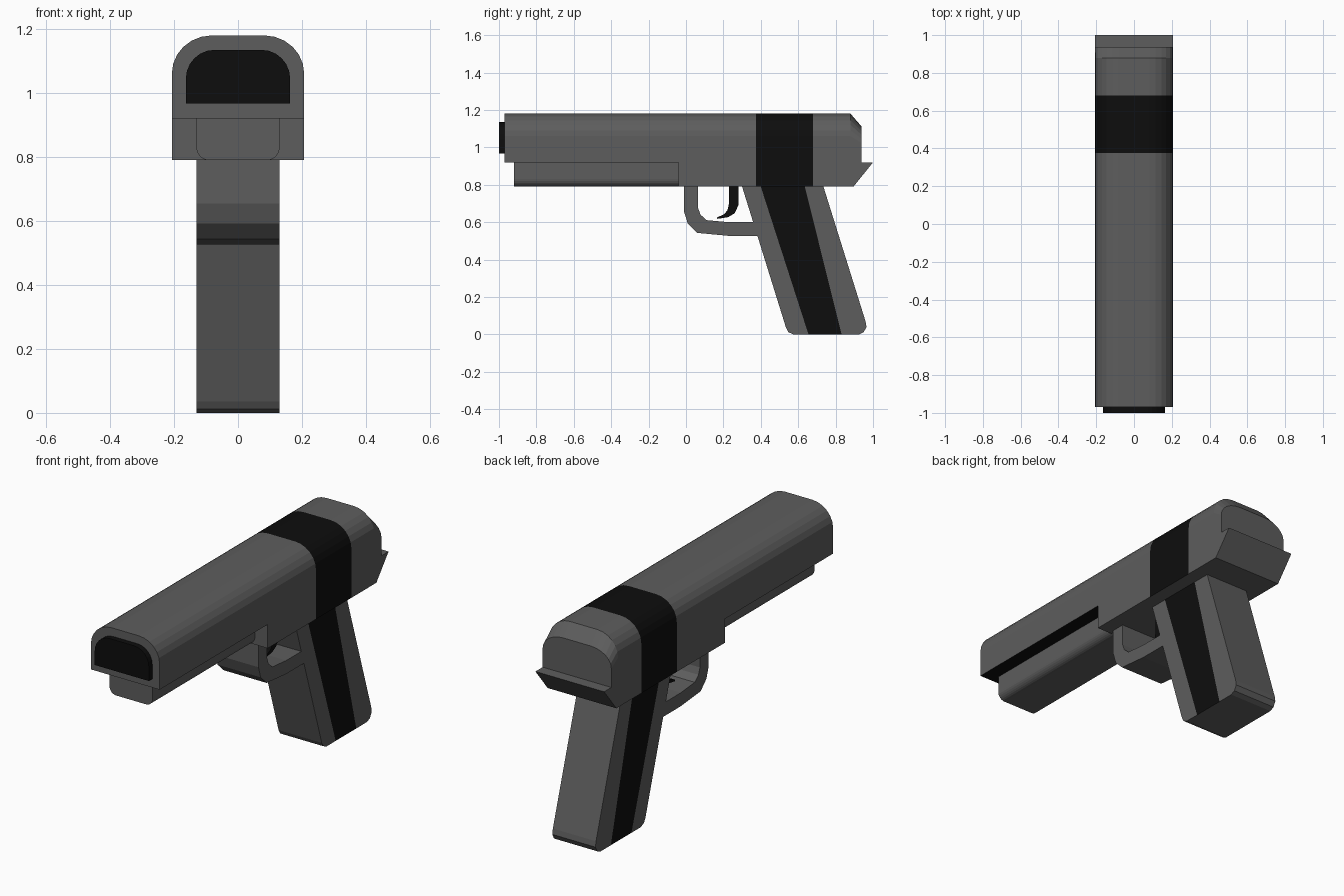
import bpy, bmesh, math
from mathutils import Vector

if "Cube" in bpy.data.objects:
    bpy.data.objects.remove(bpy.data.objects["Cube"])


def material(name, v):
    m = bpy.data.materials.new(name)
    m.diffuse_color = (v, v, v, 1)
    m.use_nodes = True
    m.node_tree.nodes["Principled BSDF"].inputs["Base Color"].default_value = m.diffuse_color
    return m


GREY = material("gunmetal grey", 0.11)
BLACK = material("matte black", 0.004)


def finish(bm, name, rule=None, mats=(GREY, BLACK)):
    bmesh.ops.remove_doubles(bm, verts=bm.verts, dist=0.0005)
    bmesh.ops.recalc_face_normals(bm, faces=bm.faces)
    for f in bm.faces:
        if rule and rule(f.calc_center_median(), f.normal):
            f.material_index = 1
    me = bpy.data.meshes.new(name)
    bm.to_mesh(me)
    bm.free()
    for m in mats:
        me.materials.append(m)
    ob = bpy.data.objects.new(name, me)
    bpy.context.collection.objects.link(ob)
    return ob


def face(bm, pts):
    return bm.faces.new([bm.verts.new(p) for p in pts])


def prism(pts_a, pts_b):
    """Closed solid between two matching outlines."""
    bm = bmesh.new()
    a = [bm.verts.new(p) for p in pts_a]
    b = [bm.verts.new(p) for p in pts_b]
    bm.faces.new(a)
    bm.faces.new(b[::-1])
    for i in range(len(a)):
        j = (i + 1) % len(a)
        bm.faces.new((a[i], b[i], b[j], a[j]))
    return bm


def side_prism(profile, half):
    """Side profile (y, z) extruded across x."""
    return prism([(-half, y, z) for y, z in profile], [(half, y, z) for y, z in profile])


def front_prism(section, y0, y1):
    """Cross-section (x, z) extruded along y."""
    return prism([(x, y0, z) for x, z in section], [(x, y1, z) for x, z in section])


def arch(w, z0, z1, rx, rz, n=6):
    """Open-bottomed arch outline with rounded upper corners."""
    right = [(w, z0)]
    for i in range(n + 1):
        t = math.pi / 2 * i / n
        right.append((w - rx + rx * math.cos(t), z1 - rz + rz * math.sin(t)))
    return right + [(-x, z) for x, z in reversed(right)]


# Slide: arched upper shell lofted along y, with a lowered rear ring
W, MID, LOW = 0.207, 0.92, 0.79
B0, B1 = 0.375, 0.68
section = arch(W, MID, 1.18, 0.125, 0.12)
bm = bmesh.new()
rings = []
for y, squash in ((-0.97, 1), (-0.04, 1), (B0, 1), (B1, 1), (0.88, 1), (0.938, 0.74)):
    rings.append([(x, y, MID + (z - MID) * squash) for x, z in section])
for r, s in zip(rings, rings[1:]):
    for i in range(len(r) - 1):
        face(bm, (r[i], r[i + 1], s[i + 1], s[i]))
face(bm, rings[0])
face(bm, rings[-1])

# Slide: lower frame, full width behind the rail, with the pointed tail
for x in (-W, W):
    for a, b in ((-0.04, B0), (B0, B1)):
        face(bm, [(x, a, LOW), (x, b, LOW), (x, b, MID), (x, a, MID)])
    face(bm, [(x, B1, LOW), (x, 0.895, LOW), (x, 1.0, MID),
              (x, 0.938, MID), (x, 0.88, MID), (x, B1, MID)])
across = [((-0.97, MID), (-0.04, MID)), ((-0.04, MID), (-0.04, LOW)), ((-0.04, LOW), (B0, LOW)),
          ((B0, LOW), (B1, LOW)), ((B1, LOW), (0.895, LOW)), ((0.895, LOW), (1.0, MID)),
          ((1.0, MID), (0.938, MID))]
for (ya, za), (yb, zb) in across:
    face(bm, [(-W, ya, za), (W, ya, za), (W, yb, zb), (-W, yb, zb)])


def slide_black(c, n):
    band = B0 < c.y < B1 and n.z > -0.5
    underside = n.z < -0.9 and c.z > 0.9 and c.y < 0
    return band or underside


finish(bm, "slide", slide_black)

# Muzzle block
finish(front_prism(arch(0.163, 0.967, 1.135, 0.09, 0.09), -1.0, -0.965), "muzzle", mats=(BLACK,))

# Rail below the barrel: an upside-down arch
rail = [(x, MID + LOW - z) for x, z in arch(0.13, LOW, MID, 0.04, 0.04)]
finish(front_prism(rail, -0.92, -0.04), "under_rail", mats=(GREY,))

# Grip, cut along two slanted lines for the side stripe
grip = side_prism([(0.30, LOW), (0.535, 0.035), (0.548, 0.012), (0.575, 0), (0.925, 0),
                   (0.95, 0.012), (0.965, 0.04), (0.96, 0.07), (0.735, LOW)], 0.13)
stripe = (((0.40, LOW), (0.655, 0)), ((0.635, LOW), (0.832, 0)))
for (ya, za), (yb, zb) in stripe:
    bmesh.ops.bisect_plane(grip, geom=grip.verts[:] + grip.edges[:] + grip.faces[:],
                           plane_co=(0, ya, za), plane_no=Vector((0, za - zb, yb - ya)).normalized())


def grip_black(c, n):
    lo, hi = [yb + (ya - yb) * c.z / LOW for (ya, _), (yb, _) in stripe]
    return abs(n.x) > 0.9 and lo < c.y < hi


finish(grip, "grip", grip_black)

# Trigger guard
finish(side_prism([(-0.01, LOW), (-0.01, 0.655), (0.01, 0.592), (0.06, 0.543), (0.23, 0.527),
                   (0.385, 0.527), (0.36, 0.6), (0.23, 0.6), (0.11, 0.611), (0.078, 0.64),
                   (0.065, 0.675), (0.065, LOW)], 0.13), "trigger_guard", mats=(GREY,))

# Trigger
finish(side_prism([(0.23, LOW), (0.23, 0.70), (0.222, 0.665), (0.205, 0.643), (0.165, 0.625),
                   (0.168, 0.618), (0.225, 0.627), (0.26, 0.648), (0.28, 0.69), (0.28, LOW)],
                  0.05), "trigger", mats=(BLACK,))
